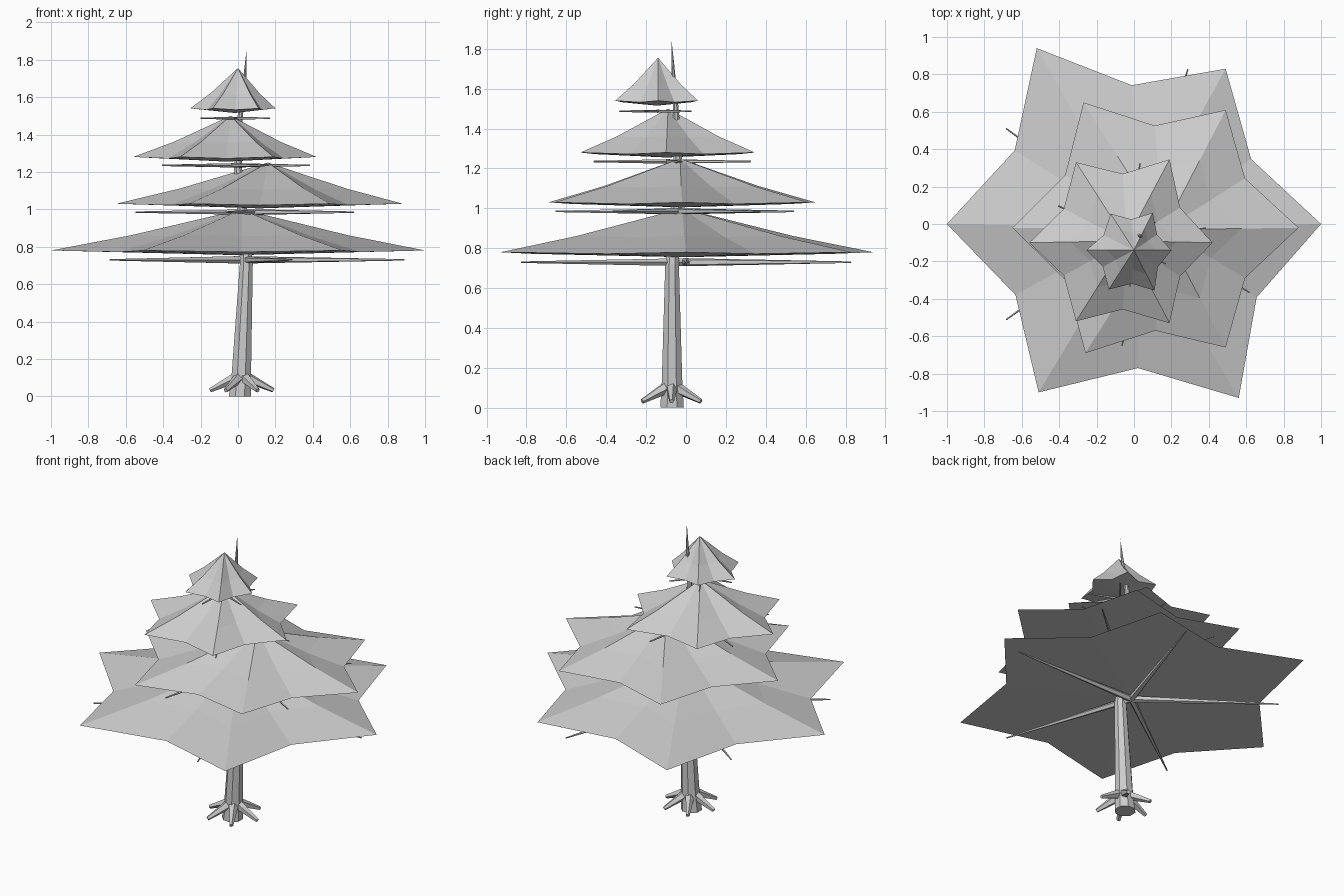
import bpy, bmesh, math
from mathutils import Vector

if "Cube" in bpy.data.objects:
    bpy.data.objects.remove(bpy.data.objects["Cube"])

grey = bpy.data.materials.new("plain grey")
grey.diffuse_color = (0.6, 0.6, 0.6, 1)
grey.use_nodes = True
grey.node_tree.nodes["Principled BSDF"].inputs["Base Color"].default_value = grey.diffuse_color


def finish(name, bm):
    bmesh.ops.recalc_face_normals(bm, faces=bm.faces[:])
    me = bpy.data.meshes.new(name)
    bm.to_mesh(me)
    bm.free()
    me.materials.append(grey)
    ob = bpy.data.objects.new(name, me)
    bpy.context.collection.objects.link(ob)
    return ob


def bridge(bm, a, b):
    n = len(a)
    for i in range(n):
        bm.faces.new((a[i], a[(i + 1) % n], b[(i + 1) % n], b[i]))


def fan(bm, ring, point):
    v = bm.verts.new(point)
    for i in range(len(ring)):
        bm.faces.new((ring[i], ring[(i + 1) % len(ring)], v))


def spike(bm, a, b, r1, r2, sides=5):
    """Tapered closed bar from a to b."""
    a, b = Vector(a), Vector(b)
    q = (b - a).to_track_quat('Z', 'Y')
    rings = []
    for p, r in ((a, r1), (b, r2)):
        rings.append([bm.verts.new(p + q @ Vector((r * math.cos(t), r * math.sin(t), 0)))
                      for t in (math.tau * i / sides for i in range(sides))])
    bridge(bm, *rings)
    bm.faces.new(rings[0])
    bm.faces.new(rings[1])


# Trunk: octagonal, gently bent, tapering into the top spike
bm = bmesh.new()
path = [(0.01, -0.07, 0, 0.064), (0.018, -0.07, 0.12, 0.056), (0.045, -0.07, 0.72, 0.037),
        (0.022, -0.05, 1.0, 0.029), (0.0, -0.04, 1.22, 0.023), (0.01, -0.05, 1.48, 0.016),
        (0.036, -0.065, 1.7, 0.009)]
prev = None
for x, y, z, r in path:
    ring = [bm.verts.new((x + r * math.cos(t), y + r * math.sin(t), z))
            for t in (math.tau * (i + 0.5) / 8 for i in range(8))]
    if prev:
        bridge(bm, prev, ring)
    else:
        bm.faces.new(ring)
    prev = ring
fan(bm, prev, (0.045, -0.073, 1.848))
finish("trunk", bm)

# Roots: six short spurs around the foot
bm = bmesh.new()
for i in range(6):
    t = math.tau * i / 6
    c, s = math.cos(t), math.sin(t)
    spike(bm, (0.02 + 0.03 * c, -0.072 + 0.03 * s, 0.1),
          (0.02 + 0.17 * c, -0.072 + 0.17 * s, 0.032), 0.03, 0.012)
finish("roots", bm)

# Tiers: (rim height, apex, six star tips)
tiers = [
    (0.78, (0.02, -0.02, 1.0),
     [(1, 0), (0.49, 0.83), (-0.52, 0.94), (-1, 0), (-0.51, -0.90), (0.56, -0.93)]),
    (1.03, (0.16, -0.03, 1.25),
     [(0.88, -0.02), (0.49, 0.61), (-0.27, 0.65), (-0.65, -0.02), (-0.26, -0.69), (0.49, -0.66)]),
    (1.28, (-0.04, -0.09, 1.5),
     [(0.42, -0.10), (0.19, 0.345), (-0.31, 0.33), (-0.56, -0.10), (-0.31, -0.52), (0.19, -0.53)]),
    (1.54, (0.0, -0.14, 1.755),
     [(0.20, -0.14), (0.10, 0.06), (-0.125, 0.055), (-0.255, -0.14), (-0.135, -0.35), (0.11, -0.355)]),
]
for n, (z, apex, tips) in enumerate(tiers):
    bm = bmesh.new()
    tips = [Vector((x, y, z)) for x, y in tips]
    mid = sum(tips, Vector()) / 6
    outline = []
    for i, p in enumerate(tips):
        valley = mid.lerp((p + tips[(i + 1) % 6]) / 2, 0.84)
        outline += [p, valley - Vector((0, 0, 0.008))]
    top = Vector(apex)
    rim = [bm.verts.new(p) for p in outline]
    waist = []
    for p in outline:
        w = top.lerp(p, 0.58)
        w.z = top.z + (p.z - top.z) * 0.63
        waist.append(bm.verts.new(w))
    bridge(bm, rim, waist)
    fan(bm, waist, top)
    fan(bm, rim, (mid.x, mid.y, z - 0.025))
    finish("foliage_tier_%d" % (n + 1), bm)

# Branches: five thin bars under each tier, turned a little per tier
whorls = [(0.02, 0.0, 0.73, 0.87, 0.021), (0.08, -0.04, 0.985, 0.63, 0.016),
          (-0.03, -0.09, 1.235, 0.42, 0.012), (-0.01, -0.14, 1.487, 0.195, 0.008)]
for n, (x, y, z, length, r) in enumerate(whorls):
    bm = bmesh.new()
    for i in range(5):
        t = 0.71 * n + math.tau * i / 5
        spike(bm, (x, y, z), (x + length * math.cos(t), y + length * math.sin(t), z), r, 0.004)
    finish("branches_%d" % (n + 1), bm)
